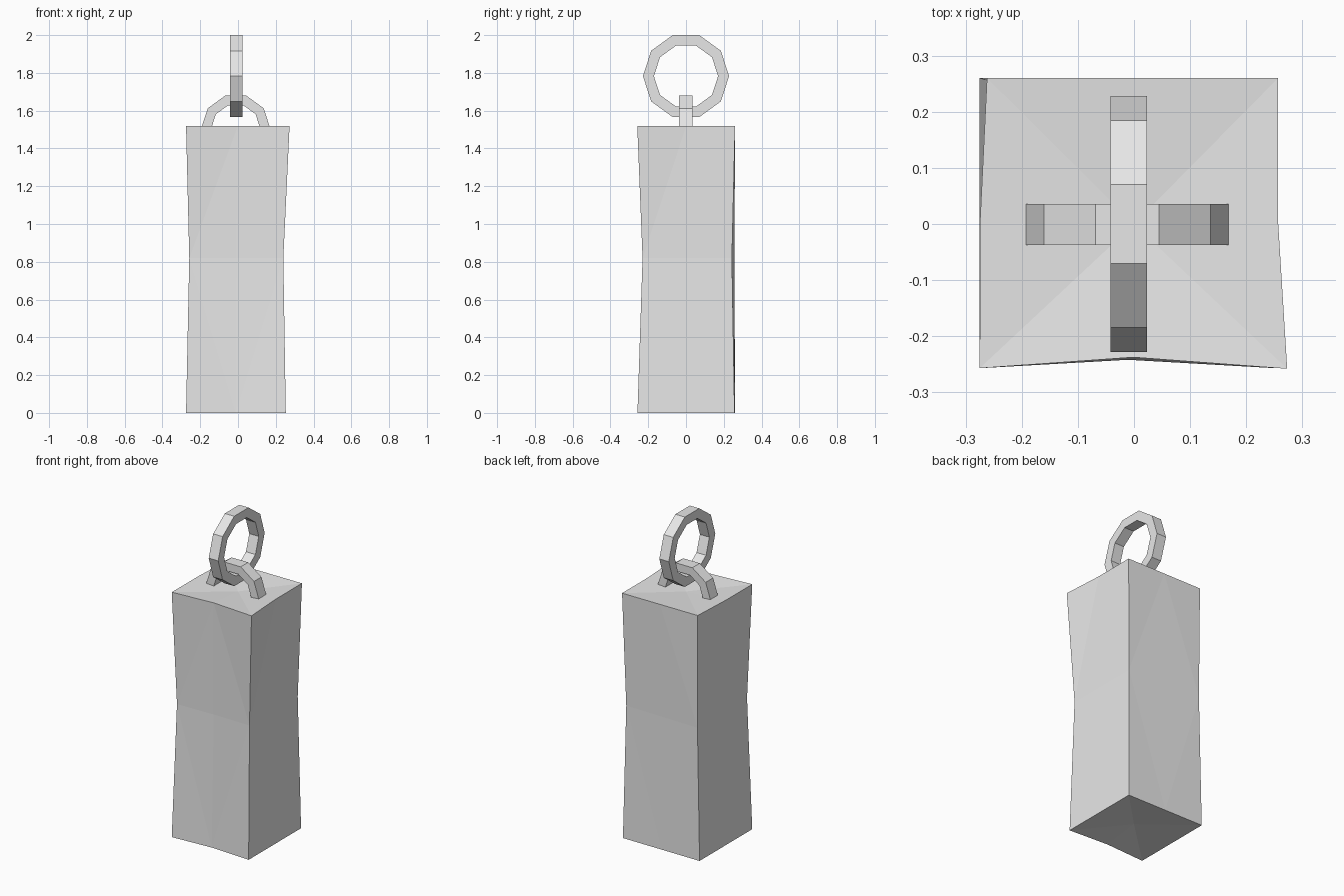
import bpy, bmesh
from math import cos, sin, pi
from mathutils import Vector

cube = bpy.data.objects.get("Cube")
if cube:
    bpy.data.objects.remove(cube)

# Single grey material
grey = bpy.data.materials.new("plain_grey")
grey.use_nodes = True
colour = (0.8, 0.8, 0.8, 1)
grey.diffuse_color = colour
grey.node_tree.nodes["Principled BSDF"].inputs["Base Color"].default_value = colour


def finish(bm, name):
    bmesh.ops.recalc_face_normals(bm, faces=bm.faces)
    mesh = bpy.data.meshes.new(name)
    bm.to_mesh(mesh)
    bm.free()
    mesh.materials.append(grey)
    obj = bpy.data.objects.new(name, mesh)
    bpy.context.collection.objects.link(obj)
    return obj


def perimeter(bm, z, corners, dents):
    """Four corners with a dented midpoint after each one."""
    loop = []
    for i, corner in enumerate(corners):
        a = Vector((*corner, z))
        b = Vector((*corners[(i + 1) % 4], z))
        inward = Vector((-(b - a).y, (b - a).x, 0)).normalized()
        loop.append(bm.verts.new(a))
        loop.append(bm.verts.new((a + b) / 2 + inward * dents[i]))
    return loop


def build_body():
    # Corners run front left, front right, back right, back left in plan
    bm = bmesh.new()
    bottom = perimeter(bm, 0, [(-.275, -.257), (.253, -.257), (.253, .257), (-.275, .26)],
                       (.015, 0, 0, 0))
    waist = perimeter(bm, .82, [(-.258, -.23), (.24, -.23), (.24, .243), (-.258, .256)],
                      (.005, 0, 0, 0))
    top = perimeter(bm, 1.52, [(-.275, -.257), (.273, -.258), (.257, .26), (-.262, .26)],
                    (.02, .008, 0, -.006))
    # Side facets, with diagonals joining rim midpoints to waist corners
    for rim in (bottom, top):
        for i in range(8):
            j = (i + 1) % 8
            mid, corner = (i, j) if i % 2 else (j, i)
            bm.faces.new((rim[mid], waist[corner], rim[corner]))
            bm.faces.new((rim[mid], waist[mid], waist[corner]))
    # Slightly sunken end caps
    for rim, z in ((bottom, .02), (top, 1.5)):
        centre = bm.verts.new((0, 0, z))
        for i in range(8):
            bm.faces.new((rim[i], rim[(i + 1) % 8], centre))
    return finish(bm, "body")


def build_ring(name, centre, axis, outer, inner, width, steps):
    """Flat-sided loop in the given plane; ten steps close it."""
    bm = bmesh.new()
    closed = steps == 10
    across = Vector((0, 1, 0)) if axis.x == 1 else Vector((1, 0, 0))
    sections = []
    for i in range(steps if closed else steps + 1):
        angle = i * pi / 5
        out = axis * cos(angle) + Vector((0, 0, sin(angle)))
        sections.append([bm.verts.new(centre + out * r + across * side * width / 2)
                         for r, side in ((outer, -1), (outer, 1), (inner, 1), (inner, -1))])
    for i in range(steps):
        a, b = sections[i], sections[(i + 1) % len(sections)]
        for k in range(4):
            n = (k + 1) % 4
            bm.faces.new((a[k], a[n], b[n], b[k]))
    if not closed:
        bm.faces.new(sections[0])
        bm.faces.new(sections[-1])
    return finish(bm, name)


build_body()
build_ring("shackle", Vector((-.012, -.001, 1.505)), Vector((1, 0, 0)), .183, .13, .073, 5)
build_ring("hanging_ring", Vector((-.009, 0, 1.783)), Vector((0, 1, 0)), .228, .17, .065, 10)
